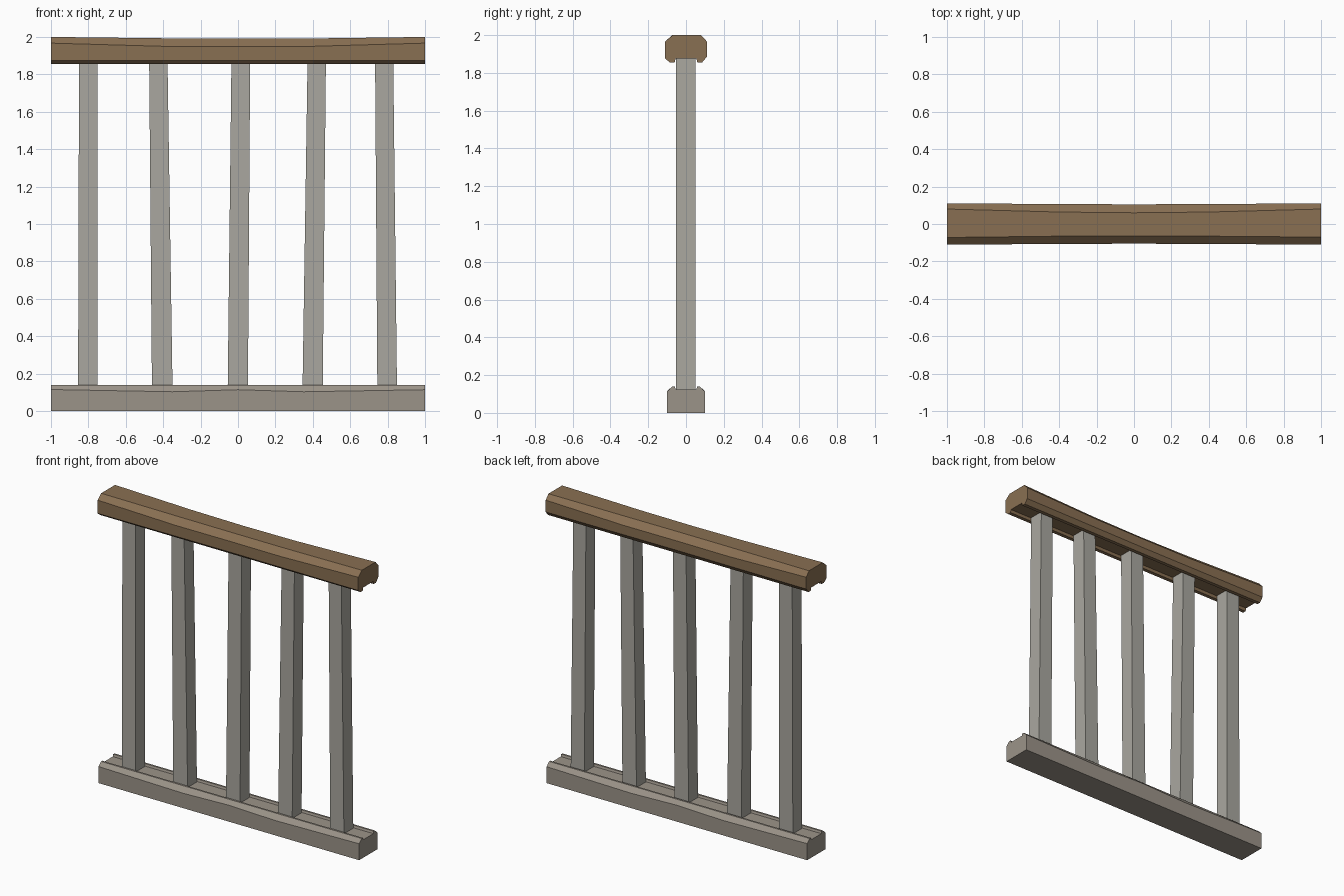
import bpy, bmesh

if "Cube" in bpy.data.objects:
    bpy.data.objects.remove(bpy.data.objects["Cube"])

def material(name, rgb):
    m = bpy.data.materials.new(name)
    m.diffuse_color = (*rgb, 1)
    m.use_nodes = True
    m.node_tree.nodes["Principled BSDF"].inputs["Base Color"].default_value = m.diffuse_color
    return m

wood = material("brown_wood", (0.25, 0.16, 0.085))
stone = material("warm_grey", (0.33, 0.295, 0.25))
paint = material("light_grey", (0.40, 0.39, 0.35))

def loft(name, rings, mat):
    """Skin a list of matching point rings and cap both ends."""
    bm = bmesh.new()
    loops = [[bm.verts.new(p) for p in r] for r in rings]
    n = len(loops[0])
    for a, b in zip(loops, loops[1:]):
        for i in range(n):
            j = (i + 1) % n
            bm.faces.new((a[i], a[j], b[j], b[i]))
    bm.faces.new(loops[0])
    bm.faces.new(loops[-1][::-1])
    bmesh.ops.recalc_face_normals(bm, faces=bm.faces)
    me = bpy.data.meshes.new(name)
    bm.to_mesh(me)
    bm.free()
    me.materials.append(mat)
    ob = bpy.data.objects.new(name, me)
    bpy.context.collection.objects.link(ob)
    return ob

# Hand rail: chamfered profile, grooved underneath, worn towards the middle
def hand_ring(x, top, edge, back, front, half):
    prof = [(-half, edge), (front, top), (back, top), (half, edge),
            (half, 1.885), (0.085, 1.855), (0.06, 1.855), (0.055, 1.875),
            (-0.055, 1.875), (-0.06, 1.855), (-0.085, 1.855), (-half, 1.875)]
    return [(x, y, z) for y, z in prof]

loft("hand_rail", [
    hand_ring(-1.0, 2.0, 1.967, 0.08, -0.072, 0.11),
    hand_ring(-0.4, 1.993, 1.95, 0.064, -0.065, 0.107),
    hand_ring(0.0, 1.991, 1.95, 0.06, -0.063, 0.105),
    hand_ring(0.4, 1.992, 1.95, 0.064, -0.065, 0.107),
    hand_ring(1.0, 2.0, 1.967, 0.08, -0.07, 0.11)], wood)

# Bottom rail: flat base, chamfered lips, groove on top
def base_ring(x, edge):
    half = [(0.1, 0.0), (0.1, edge), (0.073, 0.14), (0.06, 0.14), (0.055, 0.125)]
    prof = half + [(-y, z) for y, z in reversed(half)]
    return [(x, y, z) for y, z in prof]

loft("bottom_rail", [base_ring(x, e) for x, e in
     ((-1, 0.115), (-0.35, 0.103), (0, 0.114), (0.35, 0.103), (1, 0.114))], stone)

# Balusters: slightly crooked square posts (left/right at bottom and top)
def post_ring(x0, x1, z):
    return [(x0, -0.053, z), (x1, -0.053, z), (x1, 0.05, z), (x0, 0.05, z)]

posts = [(-0.855, -0.75, -0.85, -0.75), (-0.46, -0.35, -0.475, -0.377),
         (-0.055, 0.053, -0.035, 0.065), (0.345, 0.453, 0.372, 0.47),
         (0.745, 0.85, 0.733, 0.83)]
for i, (a, b, c, d) in enumerate(posts):
    loft(f"baluster_{i + 1}", [post_ring(a, b, 0.125), post_ring(c, d, 1.875)], paint)
